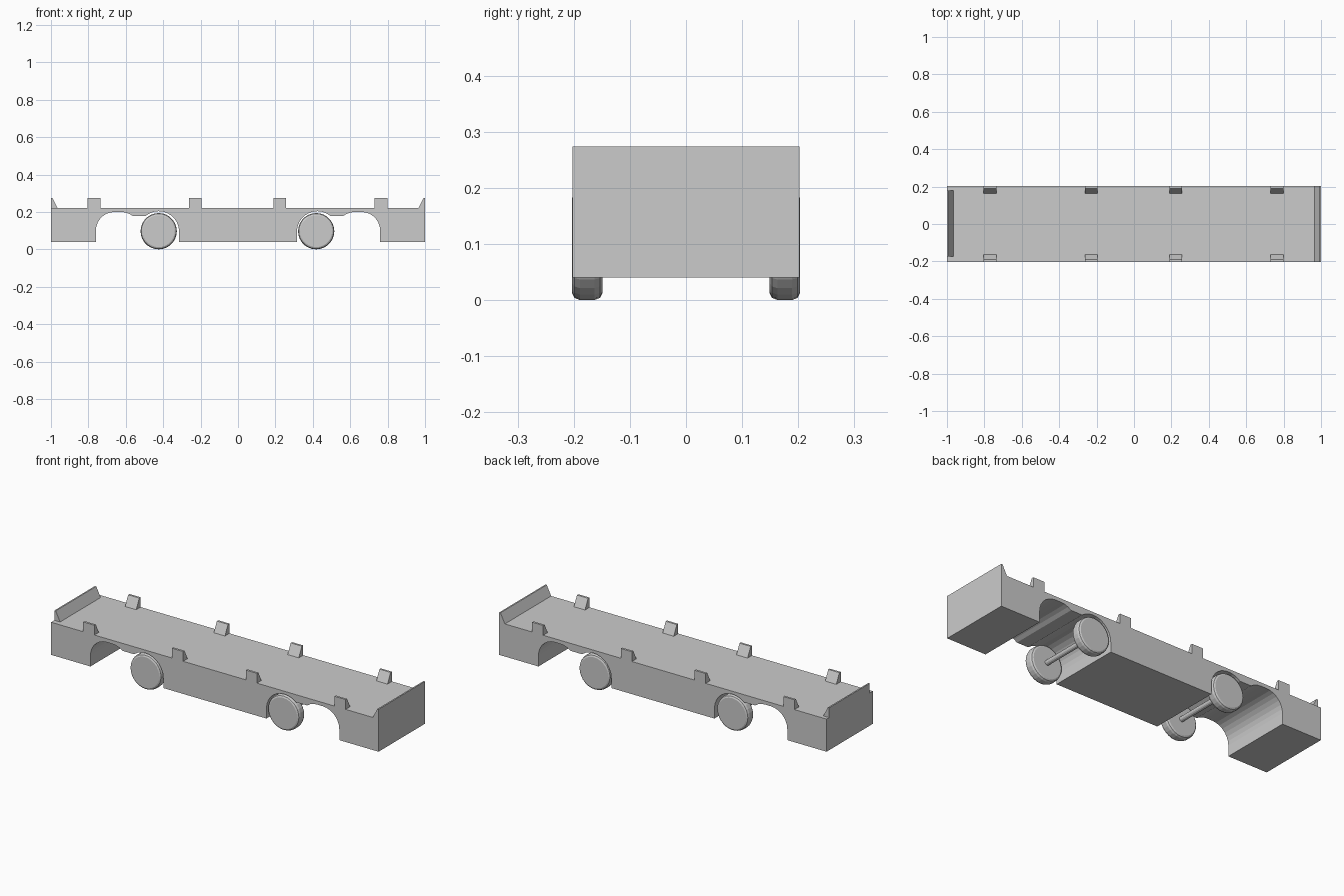
import bpy, bmesh, math
from mathutils import Matrix

if "Cube" in bpy.data.objects:
    bpy.data.objects.remove(bpy.data.objects["Cube"])

grey = bpy.data.materials.new("light_grey")
grey.diffuse_color = (0.6, 0.6, 0.6, 1)
grey.use_nodes = True
grey.node_tree.nodes["Principled BSDF"].inputs["Base Color"].default_value = grey.diffuse_color


def finish(bm, name):
    bmesh.ops.recalc_face_normals(bm, faces=bm.faces)
    me = bpy.data.meshes.new(name)
    bm.to_mesh(me)
    bm.free()
    me.materials.append(grey)
    ob = bpy.data.objects.new(name, me)
    bpy.context.collection.objects.link(ob)
    return ob


def prism(name, pts, axis, lo, hi):
    """Extrude a 2D profile: axis 'y' takes (x, z) points, axis 'x' takes (y, z)."""
    bm = bmesh.new()
    place = (lambda p: (p[0], lo, p[1])) if axis == 'y' else (lambda p: (lo, p[0], p[1]))
    face = bm.faces.new([bm.verts.new(place(p)) for p in pts])
    new = bmesh.ops.extrude_face_region(bm, geom=[face])['geom']
    step = (0, hi - lo, 0) if axis == 'y' else (hi - lo, 0, 0)
    bmesh.ops.translate(bm, vec=step, verts=[v for v in new if isinstance(v, bmesh.types.BMVert)])
    return finish(bm, name)


def arc(cx, cz, r, a0, a1, n):
    return [(cx + r * math.cos(math.radians(a0 + (a1 - a0) * i / n)),
             cz + r * math.sin(math.radians(a0 + (a1 - a0) * i / n))) for i in range(n + 1)]


BOTTOM, DECK, TOP, HALF = 0.04, 0.22, 0.274, 0.202

# Chassis: side profile with a double wheel arch at each end
arch = [(-0.76, BOTTOM)]
arch += arc(-0.66, 0.10, 0.10, 180, 90, 7)
arch += arc(-0.625, 0.10, 0.10, 90, 52, 3)
arch += arc(-0.424, 0.095, 0.109, 130, 0, 10)
arch += [(-0.315, BOTTOM)]
other = [(-x, z) for x, z in reversed(arch)]
prism("chassis", [(-1, DECK), (-1, BOTTOM)] + arch + other + [(1, BOTTOM), (1, DECK)],
      'y', -HALF, HALF)

# End stops: sloped lips across both ends
lip = [(-1, DECK), (-0.965, DECK), (-0.992, TOP), (-1, TOP)]
prism("left_end_stop", lip, 'y', -0.174, 0.18)
prism("right_end_stop", [(-x, z) for x, z in lip], 'y', -HALF, HALF)

# Deck tabs along both long edges, sloped on the inside
tab = [(HALF, DECK), (0.163, DECK), (0.19, TOP), (HALF, TOP)]
for x in (-0.77, -0.228, 0.223, 0.765):
    for s in (-1, 1):
        prism("deck_tab", [(s * y, z) for y, z in tab], 'x', x - 0.034, x + 0.034)


def lathe(name, profile, x, z, sides):
    """Stack of (radius, y) rings around a y axis, capped at both ends."""
    bm = bmesh.new()
    rings = []
    for r, y in profile:
        rings.append([bm.verts.new((x + r * math.cos(2 * math.pi * i / sides), y,
                                    z + r * math.sin(2 * math.pi * i / sides)))
                      for i in range(sides)])
    for a, b in zip(rings, rings[1:]):
        for i in range(sides):
            j = (i + 1) % sides
            bm.faces.new((a[i], a[j], b[j], b[i]))
    bm.faces.new(rings[0])
    bm.faces.new(rings[-1])
    return finish(bm, name)


# Wheels with rounded rims, joined by axles
WZ = 0.097
for x in (-0.424, 0.418):
    for s in (-1, 1):
        rim = [(0.085, 0.149), (0.093, 0.153), (0.097, 0.163),
               (0.097, 0.189), (0.093, 0.199), (0.085, 0.203)]
        lathe("wheel", [(r, s * y) for r, y in rim], x, WZ, 28)
    lathe("axle", [(0.014, -0.15), (0.014, 0.15)], x, WZ, 12)
